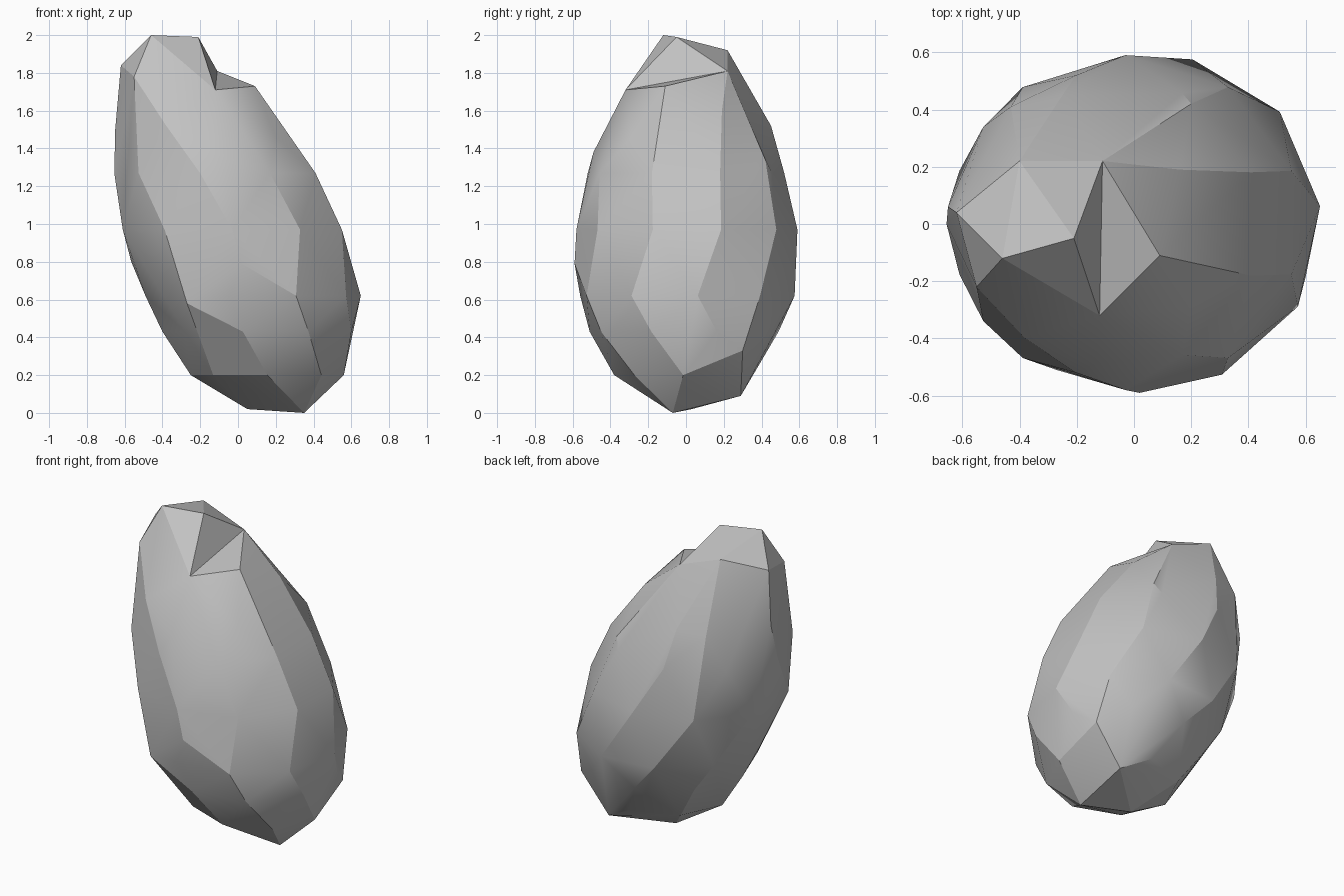
import bpy, bmesh, math

if "Cube" in bpy.data.objects:
    bpy.data.objects.remove(bpy.data.objects["Cube"], do_unlink=True)

# Single stone colour
stone = bpy.data.materials.new("stone_grey")
stone.use_nodes = True
colour = (0.54, 0.54, 0.54, 1.0)
stone.diffuse_color = colour
stone.node_tree.nodes["Principled BSDF"].inputs["Base Color"].default_value = colour


def ring(bm, z, x0, x1, y0, y1, sides, phase):
    """Polygon at height z, stretched to fill the given extents."""
    pts = [(math.cos(2 * math.pi * (i + phase) / sides),
            math.sin(2 * math.pi * (i + phase) / sides)) for i in range(sides)]
    us, vs = [p[0] for p in pts], [p[1] for p in pts]
    return [bm.verts.new((x0 + (x1 - x0) * (u - min(us)) / (max(us) - min(us)),
                          y0 + (y1 - y0) * (v - min(vs)) / (max(vs) - min(vs)), z))
            for u, v in pts]


def sink(bm, a, b):
    """Turn the edge from a to b across its two triangles to make a hollow."""
    edge = bm.edges.get((a, b)) if a.is_valid and b.is_valid else None
    if edge:
        bmesh.utils.edge_rotate(edge, True)


bm = bmesh.new()

# Leaning body: height, x extents, y extents, sides, phase
for r in [(0.20, -0.25, 0.56, -0.38, 0.35, 8, 0.0),
          (0.43, -0.40, 0.60, -0.51, 0.49, 9, 0.5),
          (0.62, -0.49, 0.65, -0.56, 0.575, 10, 0.15),
          (0.97, -0.61, 0.55, -0.58, 0.59, 10, 0.5),
          (1.27, -0.655, 0.41, -0.52, 0.52, 9, 0.5)]:
    ring(bm, *r)

# Chipped base and bulges low on the flanks
for p in [(0.35, -0.07, 0.0), (0.05, 0.03, 0.02), (0.35, 0.29, 0.09),
          (0.54, 0.30, 0.33), (-0.27, -0.51, 0.58), (0.02, -0.59, 0.79),
          (-0.565, 0.0, 0.80)]:
    bm.verts.new(p)

# Crown ridge and shoulders
for p in [(-0.46, -0.12, 2.0), (-0.40, 0.22, 1.92), (-0.62, 0.04, 1.84),
          (-0.55, -0.22, 1.78), (-0.38, -0.40, 1.52), (-0.14, -0.49, 1.38),
          (0.20, -0.29, 1.46), (-0.65, 0.06, 1.50), (-0.43, 0.41, 1.50)]:
    bm.verts.new(p)

# Corners of the notch beside the peak, and of the dent behind it
peak = bm.verts.new((-0.21, -0.05, 1.99))
step = bm.verts.new((0.09, -0.11, 1.73))
bm.verts.new((-0.11, 0.22, 1.81))
bm.verts.new((-0.12, -0.32, 1.71))
brow = bm.verts.new((0.16, 0.19, 1.60))
back = bm.verts.new((-0.25, 0.45, 1.52))
side = bm.verts.new((0.20, 0.42, 1.34))

# Wrap the points in facets and drop any left inside
bmesh.ops.convex_hull(bm, input=bm.verts[:])
loose = [v for v in bm.verts if not v.link_faces]
bmesh.ops.delete(bm, geom=loose, context='VERTS')

# Sink the notch and the dent
sink(bm, peak, brow)
sink(bm, peak, step)
sink(bm, back, side)
bmesh.ops.recalc_face_normals(bm, faces=bm.faces[:])

mesh = bpy.data.meshes.new("boulder")
bm.to_mesh(mesh)
bm.free()
mesh.materials.append(stone)
boulder = bpy.data.objects.new("boulder", mesh)
bpy.context.collection.objects.link(boulder)

# Soft facets with crisp breaks
bpy.ops.object.select_all(action='DESELECT')
boulder.select_set(True)
bpy.context.view_layer.objects.active = boulder
bpy.ops.object.shade_smooth_by_angle(angle=math.radians(20))
